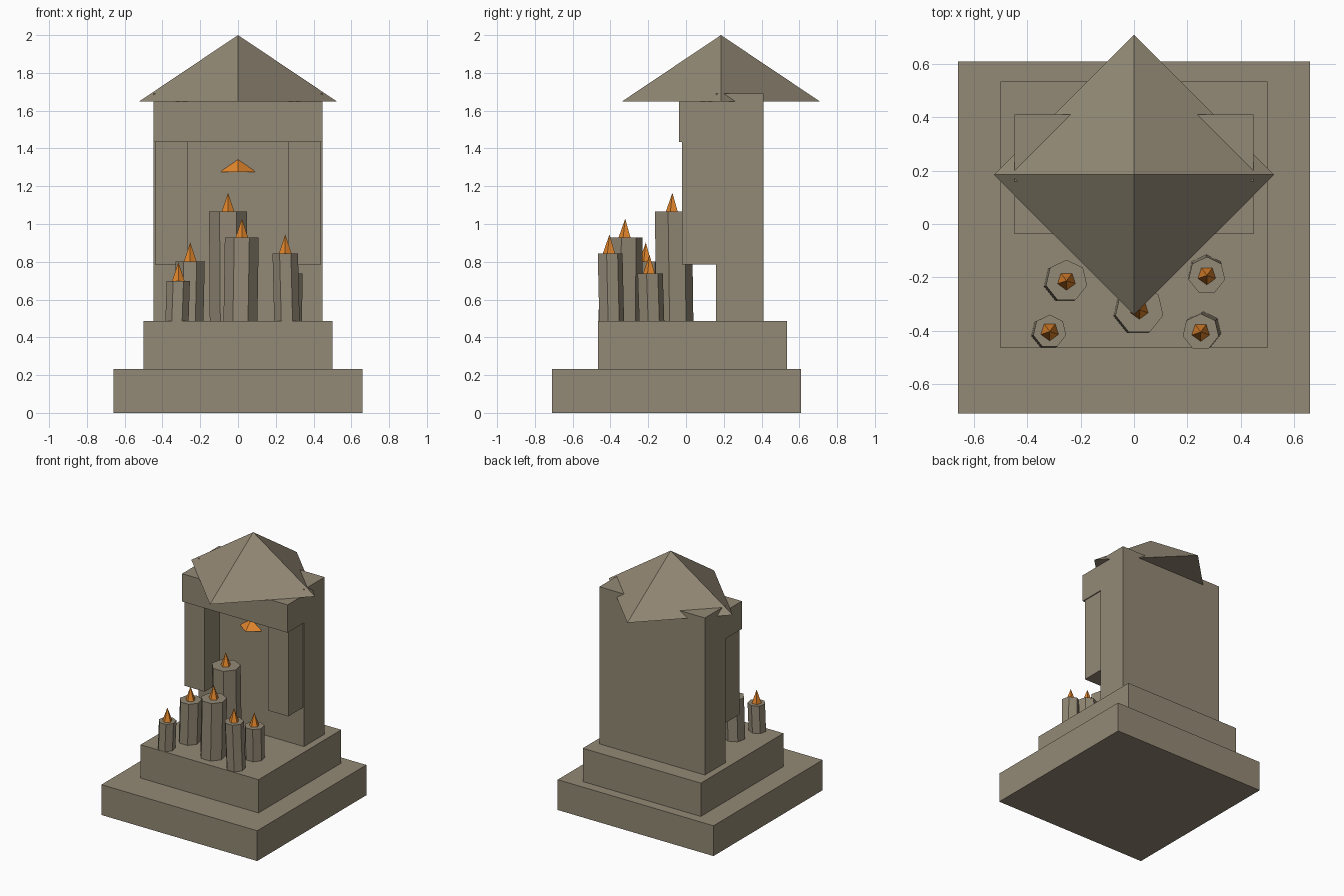
import bpy, bmesh, math
from mathutils import Vector

if "Cube" in bpy.data.objects:
    bpy.data.objects.remove(bpy.data.objects["Cube"])


def material(name, rgb):
    m = bpy.data.materials.new(name)
    m.diffuse_color = (*rgb, 1)
    m.use_nodes = True
    m.node_tree.nodes["Principled BSDF"].inputs["Base Color"].default_value = m.diffuse_color
    return m


STONE = material("warm_stone", (0.29, 0.248, 0.178))
FLAME = material("orange_flame", (0.75, 0.235, 0.025))


def finish(name, bm, mat):
    bmesh.ops.recalc_face_normals(bm, faces=bm.faces)
    me = bpy.data.meshes.new(name)
    bm.to_mesh(me)
    bm.free()
    me.materials.append(mat)
    ob = bpy.data.objects.new(name, me)
    bpy.context.collection.objects.link(ob)
    return ob


def box(name, x, y, z, mat=STONE):
    """Box from (min, max) ranges."""
    bm = bmesh.new()
    bmesh.ops.create_cube(bm, size=1)
    for v in bm.verts:
        v.co = Vector([(a + b) / 2 + c * (b - a) for (a, b), c in zip((x, y, z), v.co)])
    return finish(name, bm, mat)


def ring(bm, centre, r, n, start):
    return [bm.verts.new((centre[0] + r * math.cos(start + i * math.tau / n),
                          centre[1] + r * math.sin(start + i * math.tau / n),
                          centre[2])) for i in range(n)]


def cone(name, centre, r, h, n, mat):
    """Pyramid with one corner towards the front."""
    bm = bmesh.new()
    base = ring(bm, centre, r, n, -math.pi / 2)
    tip = bm.verts.new(Vector(centre) + Vector((0, 0, h)))
    bm.faces.new(base)
    for i in range(n):
        bm.faces.new((base[i], base[(i + 1) % n], tip))
    return finish(name, bm, mat)


def candle(name, bottom, top, r, n=7):
    """Slightly leaning prism."""
    bm = bmesh.new()
    lo = ring(bm, bottom, r, n, math.pi / 2)
    hi = ring(bm, top, r, n, math.pi / 2)
    bm.faces.new(lo)
    bm.faces.new(hi)
    for i in range(n):
        j = (i + 1) % n
        bm.faces.new((lo[i], lo[j], hi[j], hi[i]))
    return finish(name, bm, STONE)


# Stepped base
box("lower_step", (-0.66, 0.66), (-0.71, 0.61), (0, 0.232))
box("upper_step", (-0.5, 0.5), (-0.465, 0.535), (0.232, 0.487))

# Niche: back block, lintel and hanging side pillars
box("back_block", (-0.447, 0.447), (0.16, 0.41), (0.487, 1.69))
box("lintel", (-0.447, 0.447), (-0.038, 0.165), (1.435, 1.648))
for side, label in ((-1, "left"), (1, "right")):
    box(label + "_pillar", sorted((side * 0.268, side * 0.44)), (-0.02, 0.165), (0.785, 1.437))

# Pyramid roof
cone("roof", (0, 0.185, 1.648), 0.525, 0.352, 4, STONE)

# Glow set into the niche wall
cone("niche_flame", (0, 0.185, 1.275), 0.095, 0.09, 5, FLAME)

# Candles: x, y of top, radius, top height, lean of the foot in x and y
CANDLES = [
    (-0.053, -0.072, 0.103, 1.065, 0.004, 0.008),
    (0.020, -0.322, 0.092, 0.928, -0.007, -0.003),
    (-0.253, -0.213, 0.079, 0.802, -0.007, -0.004),
    (-0.316, -0.403, 0.063, 0.697, -0.007, -0.003),
    (0.250, -0.405, 0.069, 0.845, 0.009, 0.008),
    (0.273, -0.193, 0.070, 0.737, -0.002, 0.008),
]
for i, (x, y, r, top, dx, dy) in enumerate(CANDLES, 1):
    candle(f"candle_{i}", (x + dx, y + dy, 0.487), (x, y, top), r)
    cone(f"candle_flame_{i}", (x, y, top), 0.035, 0.1, 5, FLAME)
